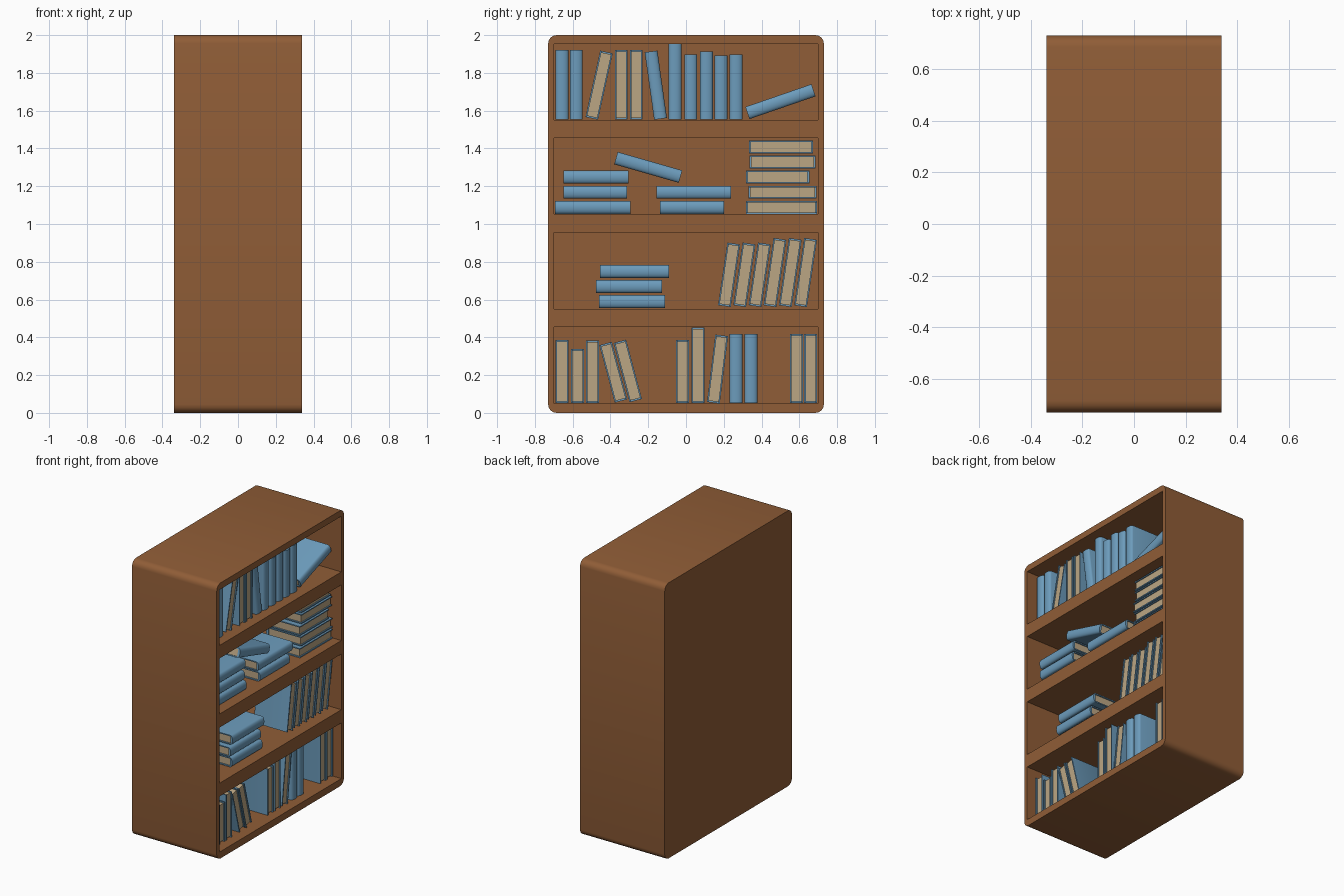
import bpy, bmesh, math
from mathutils import Matrix, Vector

if "Cube" in bpy.data.objects:
    bpy.data.objects.remove(bpy.data.objects["Cube"])


def material(name, rgb):
    m = bpy.data.materials.new(name)
    m.diffuse_color = (*rgb, 1)
    m.use_nodes = True
    m.node_tree.nodes["Principled BSDF"].inputs["Base Color"].default_value = m.diffuse_color
    return m


WOOD = material("brown wood", (0.28, 0.11, 0.038))
COVER = material("blue cover", (0.15, 0.33, 0.50))
PAGES = material("tan pages", (0.50, 0.38, 0.23))


def add_object(name, bm, mats):
    bmesh.ops.recalc_face_normals(bm, faces=bm.faces)
    me = bpy.data.meshes.new(name)
    bm.to_mesh(me)
    bm.free()
    for m in mats:
        me.materials.append(m)
    ob = bpy.data.objects.new(name, me)
    bpy.context.collection.objects.link(ob)
    return ob


def smooth(ob, angle=35):
    bpy.ops.object.select_all(action='DESELECT')
    ob.select_set(True)
    bpy.context.view_layer.objects.active = ob
    bpy.ops.object.shade_smooth_by_angle(angle=math.radians(angle))


def box(bm, lo, hi):
    lo, hi = Vector(lo), Vector(hi)
    mat = Matrix.Translation((lo + hi) / 2) @ Matrix.Diagonal((*(hi - lo), 1))
    return bmesh.ops.create_cube(bm, size=1, matrix=mat)["verts"]


# Cabinet: block with rounded long edges, four bays cut from the open side
bm = bmesh.new()
box(bm, (-0.34, -0.73, 0), (0.34, 0.73, 2))
long_edges = [e for e in bm.edges if abs(e.verts[0].co.x - e.verts[1].co.x) > 0.1]
bmesh.ops.bevel(bm, geom=long_edges, offset=0.045, segments=4, profile=0.5, affect='EDGES')
cabinet = add_object("cabinet", bm, [WOOD])

bm = bmesh.new()
for floor in (0.05, 0.55, 1.052, 1.55):
    box(bm, (-0.30, -0.70, floor), (0.5, 0.70, floor + 0.404))
cutter = add_object("bay_cutter", bm, [WOOD])
cutter.hide_render = True
cut = cabinet.modifiers.new("bays", 'BOOLEAN')
cut.operation = 'DIFFERENCE'
cut.solver = 'EXACT'
cut.object = cutter
smooth(cabinet)
bpy.ops.object.modifier_move_to_index(modifier="bays", index=0)
bpy.ops.object.modifier_apply(modifier="bays")
bpy.data.objects.remove(cutter)

DEPTH, FRONT, THICK = 0.28, 0.275, 0.068


def book(name, y, z, length, lean=0, spine_out=True):
    """Hard cover with rounded spine; lean in degrees from upright towards +y."""
    bm = bmesh.new()
    d, t, c, bulge = DEPTH / 2, THICK / 2, 0.008, 0.018
    xs = d - bulge
    arc = [(xs + bulge * math.cos(a), t * math.sin(a))
           for a in (math.pi / 2 - math.pi * i / 8 for i in range(9))]
    outline = [(-d, t)] + arc + [(-d, -t), (-d, c - t), (xs, c - t), (xs, t - c), (-d, t - c)]
    face = bm.faces.new([bm.verts.new((x, w, -length / 2)) for x, w in outline])
    ext = bmesh.ops.extrude_face_region(bm, geom=[face], use_keep_orig=True)["geom"]
    bmesh.ops.translate(bm, vec=(0, 0, length),
                        verts=[v for v in ext if isinstance(v, bmesh.types.BMVert)])
    # Page block, slightly inset from the cover
    pages = box(bm, (-d + 0.008, c - t, 0.008 - length / 2), (xs, t - c, length / 2 - 0.008))
    for f in {f for v in pages for f in v.link_faces}:
        f.material_index = 1
    ob = add_object(name, bm, [COVER, PAGES])
    turn = Matrix.Rotation(0 if spine_out else math.pi, 4, 'Z')
    ob.matrix_world = (Matrix.Translation((FRONT - d, y, z))
                       @ Matrix.Rotation(-math.radians(lean), 4, 'X') @ turn)
    smooth(ob)


# Upright books: floor height, then (y, height, spine outwards)
uprights = {
    1.552: [(-.656, .37, 1), (-.581, .37, 1), (-.343, .37, 0), (-.263, .37, 0), (-.058, .40, 1),
            (.025, .345, 1), (.108, .36, 1), (.185, .34, 1), (.265, .345, 1)],
    0.052: [(-.656, .335, 0), (-.574, .285, 0), (-.495, .33, 0), (-.018, .335, 0), (.063, .40, 0),
            (.265, .365, 1), (.344, .365, 1), (.585, .365, 0), (.66, .365, 0)],
}
for floor, row in uprights.items():
    for y, h, out in row:
        book("upright_book", y, floor + h / 2, h, 0, out)

# Leaning books: y, z, length, lean, spine outwards
for args in [(-.46, 1.735, .36, 12.5, 0), (-.16, 1.735, .36, -8, 1), (.5, 1.648, .37, 71, 1),
             (-.2, 1.30, .355, 106, 1), (-.385, .215, .315, -15, 0), (-.308, .222, .325, -15, 0),
             (.167, .232, .36, 7, 0)]:
    book("leaning_book", *args)
for i in range(6):
    tall = i > 2
    book("leaning_row_book", .228 + i * .081, .743 if tall else .731,
         .36 if tall else .335, 8.5, False)

# Stacked books: floor, spine outwards, then (y, length) from the bottom up
stacks = [
    (1.054, 1, [(-.493, .40), (-.48, .335), (-.477, .345)]),
    (1.054, 1, [(.032, .34), (.042, .395)]),
    (1.054, 0, [(.505, .375), (.51, .36), (.485, .335), (.51, .35), (.503, .34)]),
    (0.555, 1, [(-.285, .35), (-.302, .35), (-.273, .365)]),
]
for floor, out, layers in stacks:
    for i, (y, length) in enumerate(layers):
        book("stacked_book", y, floor + THICK / 2 + i * .08, length, 90, out)
